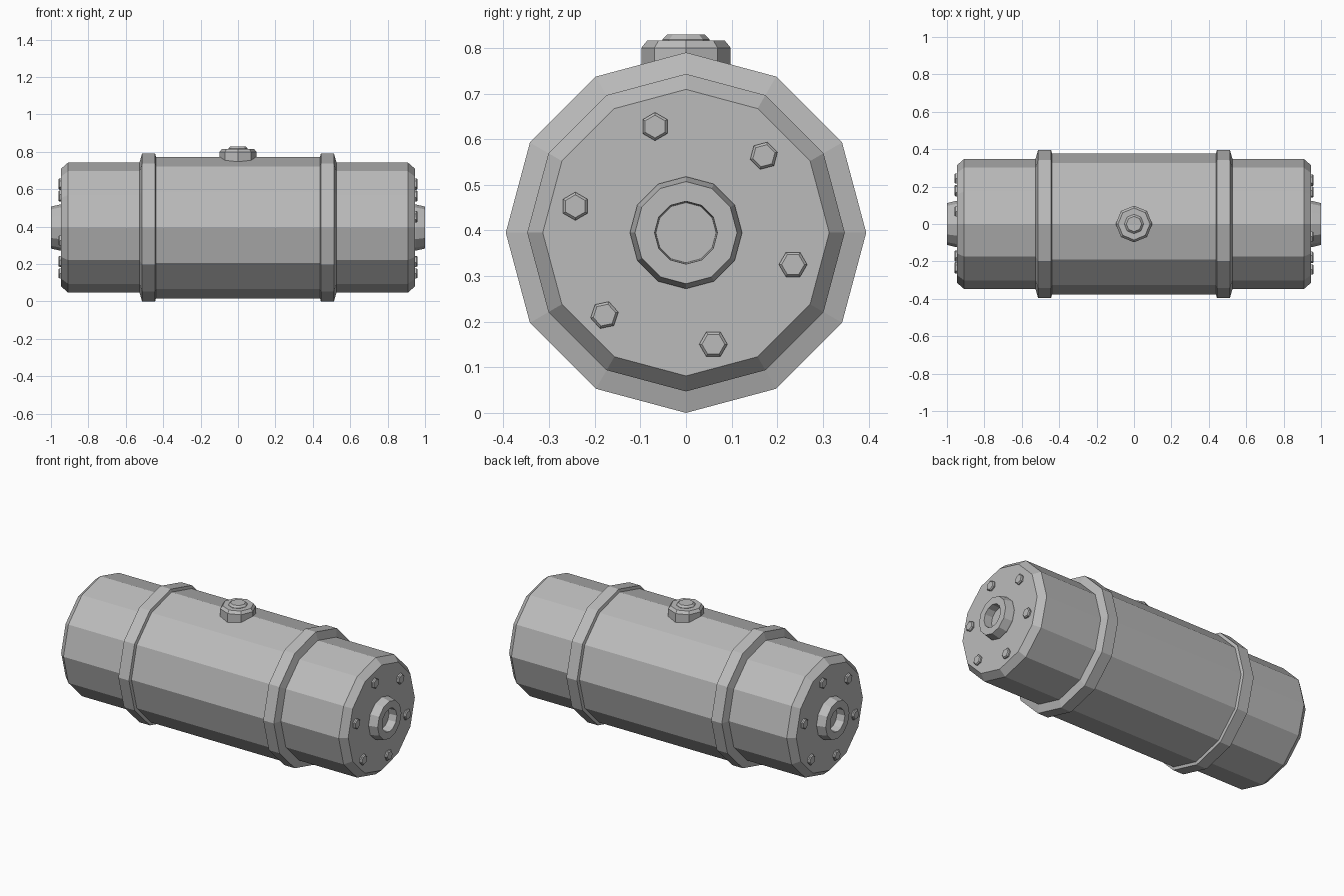
import bpy, bmesh
from math import cos, sin, pi, radians
from mathutils import Matrix, Vector

cube = bpy.data.objects.get("Cube")
if cube:
    bpy.data.objects.remove(cube)

AXIS_Z = 0.395   # height of the tank's centre line


def material(name, rgb):
    mat = bpy.data.materials.new(name)
    mat.use_nodes = True
    colour = (*rgb, 1)
    mat.diffuse_color = colour
    mat.node_tree.nodes["Principled BSDF"].inputs["Base Color"].default_value = colour
    return mat


grey = material("plain_grey", (0.5, 0.5, 0.5))


def lathe(name, profile, sides, matrix, twist=0.0):
    """Revolve (height, radius) points about local z; the ends are capped."""
    bm = bmesh.new()
    rings = []
    for h, r in profile:
        rings.append([bm.verts.new((r * cos(twist + 2 * pi * i / sides),
                                    r * sin(twist + 2 * pi * i / sides), h))
                      for i in range(sides)])
    for a, b in zip(rings, rings[1:]):
        for i in range(sides):
            j = (i + 1) % sides
            bm.faces.new((a[i], a[j], b[j], b[i]))
    bm.faces.new(rings[0])
    bm.faces.new(rings[-1])
    bmesh.ops.recalc_face_normals(bm, faces=bm.faces)
    bm.transform(matrix)
    mesh = bpy.data.meshes.new(name)
    bm.to_mesh(mesh)
    bm.free()
    mesh.materials.append(grey)
    obj = bpy.data.objects.new(name, mesh)
    bpy.context.collection.objects.link(obj)
    return obj


# Local z points along +x, local y stays y
along_x = Matrix.Translation((0, 0, AXIS_Z)) @ Matrix.Rotation(pi / 2, 4, "Y")

# Tank shell: wide middle, narrower chamfered ends
half = [(0.48, 0.378), (0.48, 0.348), (0.908, 0.348), (0.947, 0.314)]
shell = [(-x, r) for x, r in reversed(half)] + half
lathe("tank_shell", shell, 12, along_x)

# Matching hardware on both ends, turned half way round
bolts = [(45, 15), (105, 30), (165, 30), (225, 12), (285, 0), (345, 0)]
for side, turn in (("left", 0), ("right", pi)):
    end = Matrix.Rotation(turn, 4, "Z") @ along_x

    # Clamp band over the joint
    lathe(f"{side}_clamp_band",
          [(0.431, 0.35), (0.443, 0.395), (0.513, 0.395), (0.527, 0.346)], 12, end)

    # Hollow tapered hub
    lathe(f"{side}_hub",
          [(0.94, 0.123), (0.953, 0.123), (1.0, 0.112), (1.0, 0.069), (0.95, 0.066)],
          12, end)

    # Ring of hexagonal bolts
    for n, (angle, twist) in enumerate(bolts, 1):
        a = radians(angle)
        spot = Matrix.Translation(Vector((-0.247 * sin(a) + 0.006, 0.247 * cos(a) - 0.004, 0)))
        lathe(f"{side}_bolt_{n}",
              [(0.94, 0.031), (0.955, 0.031), (0.961, 0.025)], 6, end @ spot,
              radians(twist + 90))

# Filler cap on top
lathe("filler_cap", [(0.72, 0.098), (0.80, 0.098), (0.816, 0.085)], 8, Matrix())
lathe("filler_cap_button", [(0.81, 0.052), (0.818, 0.052), (0.829, 0.041)], 8, Matrix())
